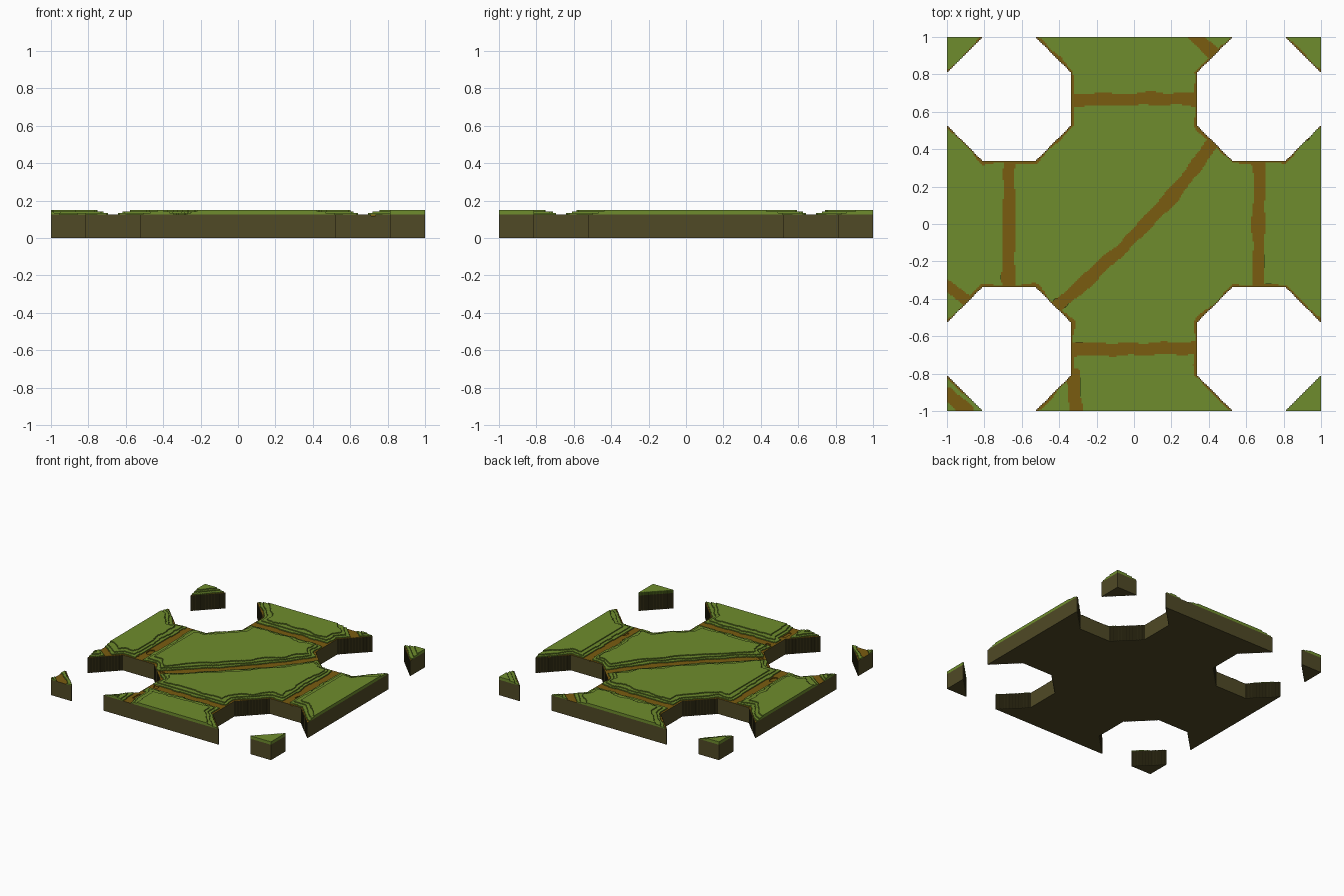
import bpy
from mathutils import noise, Vector

if "Cube" in bpy.data.objects:
    bpy.data.objects.remove(bpy.data.objects["Cube"])

N = 256                 # blocks along one side
S = 2.0 / N             # block width
H = 0.0079              # block height
BASE = 16               # layers of earth below the grass

# Dirt paths as centre lines: the winding diagonal and a few short forks
DIAGONAL = [(-.42, -.45), (-.34, -.38), (-.18, -.23), (0, -.07), (.16, .1), (.3, .27), (.42, .43)]
FORKS = [[(.43, .9), (.31, 1.02)], [(-.32, -.8), (-.31, -1)],
         [(-1, -.33), (-.88, -.42)], [(-1, -.9), (-.9, -1)]]
LINES = [(a, b) for path in [DIAGONAL] + FORKS for a, b in zip(path, path[1:])]


def hole_distance(x, y):
    """Distance from the nearest octagonal hole, negative inside it."""
    u, v = abs(abs(x) - .6667), abs(abs(y) - .6667)
    return max(u - .3345, v - .3345, (u + v - .474) * .7071)


def path_distance(x, y):
    """Distance from the nearest path centre line."""
    best = 9.0
    if abs(y) < .4:
        best = abs(abs(x) - .667)
    if abs(x) < .4:
        best = min(best, abs(abs(y) - .667))
    for (ax, ay), (bx, by) in LINES:
        dx, dy = bx - ax, by - ay
        t = max(0, min(1, ((x - ax) * dx + (y - ay) * dy) / (dx * dx + dy * dy)))
        best = min(best, ((x - ax - t * dx) ** 2 + (y - ay - t * dy) ** 2) ** .5)
    return best


def layers(i, j):
    """Number of block layers at one cell."""
    x, y = -1 + (i + .5) * S, -1 + (j + .5) * S
    if hole_distance(x, y) < 0:
        return 0
    if x > .8 and y < -.8:                            # plain grass corner
        return BASE + 3
    n1 = noise.noise(Vector((x * 9, y * 9, 1.3)))
    n2 = noise.noise(Vector((x * 9, y * 9, 7.7)))
    px, py = x + .014 * n1, y + .014 * n2             # ragged outline
    d = min(path_distance(px, py) - .034, hole_distance(px, py) - .01)
    if d < 0:
        return BASE - (n1 > .5)
    return BASE + 1 + (d > .025 + .01 * n2) + (d > .056 + .022 * n1)


hgt = [[layers(i, j) for i in range(N)] for j in range(N)]


def at(i, j):
    return hgt[j][i] if 0 <= i < N and 0 <= j < N else 0


quads = {"earth_base": [], "dirt_gaps": [], "grass_patches": []}


def flat(part, i0, i1, j, z, up):
    q = [(i0, j, z), (i1, j, z), (i1, j + 1, z), (i0, j + 1, z)]
    quads[part].append(q if up else q[::-1])


# Tops and underside, joined into strips along x
for j in range(N):
    for up in (True, False):
        start = 0
        for i in range(1, N + 1):
            a, b = at(start, j), (at(i, j) if i < N else -1)
            if (a != b) if up else ((a > 0) != (b > 0) or i == N):
                if a:
                    part = "earth_base" if not up else "grass_patches" if a > BASE else "dirt_gaps"
                    flat(part, start, i, j, a if up else 0, up)
                start = i

# Steps and outer walls
SIDES = [(1, 0, (1, 0), (1, 1)), (-1, 0, (0, 1), (0, 0)),
         (0, 1, (1, 1), (0, 1)), (0, -1, (0, 0), (1, 0))]
for j in range(N):
    for i in range(N):
        h = at(i, j)
        for dx, dy, a, b in SIDES:
            low = at(i + dx, j + dy)
            if low >= h:
                continue
            spans = [("earth_base" if low == 0 else "dirt_gaps", low, min(h, BASE)),
                     ("grass_patches", max(low, BASE), h)]
            for part, z0, z1 in spans:
                if z1 > z0:
                    p, q = (i + a[0], j + a[1]), (i + b[0], j + b[1])
                    quads[part].append([(*p, z0), (*q, z0), (*q, z1), (*p, z1)])

COLOURS = {"earth_base": ("dark_earth", (.080, .067, .019, 1)),
           "dirt_gaps": ("brown_dirt", (.195, .107, .005, 1)),
           "grass_patches": ("grass_green", (.156, .262, .026, 1))}

# One object for each ground layer
for part, faces in quads.items():
    index, idx = {}, []
    for f in faces:
        idx.append([index.setdefault(c, len(index)) for c in f])
    mesh = bpy.data.meshes.new(part)
    mesh.from_pydata([(-1 + x * S, -1 + y * S, z * H) for x, y, z in index], [], idx)
    name, colour = COLOURS[part]
    mat = bpy.data.materials.new(name)
    mat.diffuse_color = colour
    mat.use_nodes = True
    mat.node_tree.nodes["Principled BSDF"].inputs["Base Color"].default_value = mat.diffuse_color
    mesh.materials.append(mat)
    bpy.context.collection.objects.link(bpy.data.objects.new(part, mesh))
